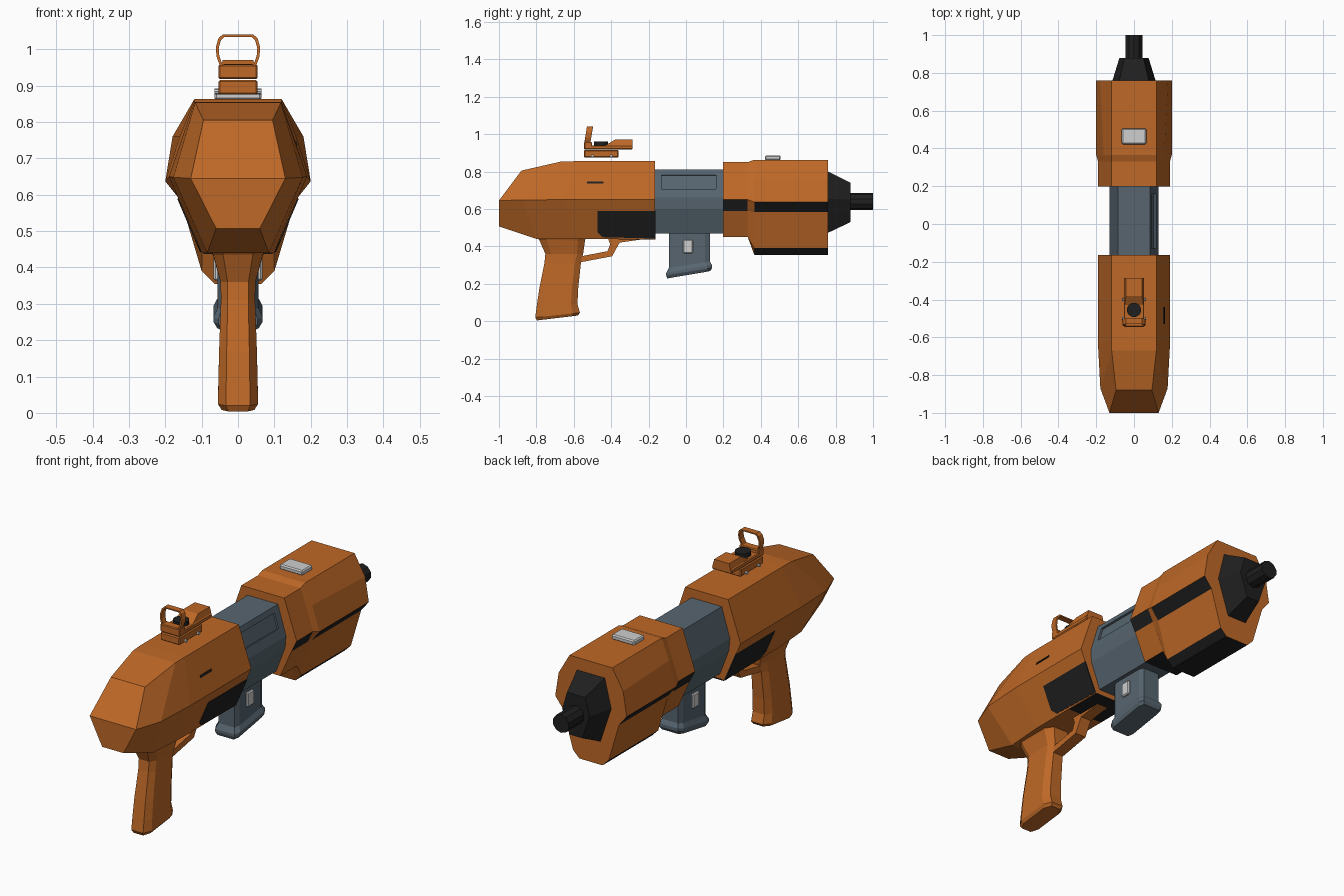
import bpy, bmesh, math
from mathutils import Vector

if "Cube" in bpy.data.objects:
    bpy.data.objects.remove(bpy.data.objects["Cube"])


def material(name, rgb):
    m = bpy.data.materials.new(name)
    m.diffuse_color = (*rgb, 1)
    m.use_nodes = True
    m.node_tree.nodes["Principled BSDF"].inputs["Base Color"].default_value = m.diffuse_color
    return m


ORANGE = material("burnt orange", (0.52, 0.14, 0.02))
BLACK = material("matte black", (0.014, 0.014, 0.014))
GREY = material("steel grey", (0.095, 0.13, 0.16))
WHITE = material("light grey", (0.62, 0.62, 0.62))


def make(name, verts, faces, mats, rule=None):
    me = bpy.data.meshes.new(name)
    me.from_pydata([tuple(v) for v in verts], [], faces)
    for m in mats:
        me.materials.append(m)
    if rule:
        for p, r in zip(me.polygons, rule):
            p.material_index = r
    bm = bmesh.new()
    bm.from_mesh(me)
    bmesh.ops.recalc_face_normals(bm, faces=bm.faces)
    bm.to_mesh(me)
    bm.free()
    ob = bpy.data.objects.new(name, me)
    bpy.context.collection.objects.link(ob)
    return ob


def loft(name, rings, mats, rule=lambda seg, side: 0):
    """Skin half sections (x, y, z) mirrored in x; caps are strips of quads."""
    h = len(rings[0])
    n = 2 * h
    verts, faces, idx = [], [], []
    for r in rings:
        verts += list(r) + [(-x, y, z) for x, y, z in reversed(r)]
    for s in range(len(rings) - 1):
        for k in range(n):
            a, b = s * n + k, s * n + (k + 1) % n
            faces.append((a, b, b + n, a + n))
            idx.append(rule(s, min(k, n - 2 - k) if k < n - 1 else -1))
    for base in (0, (len(rings) - 1) * n):
        for k in range(h - 1):
            faces.append((base + k, base + k + 1, base + n - 2 - k, base + n - 1 - k))
            idx.append(0)
    return make(name, verts, faces, mats, idx)


def at(y, pts):
    return [(x, y, z) for x, z in pts]


def plate(name, pts, mat, t=0.006):
    """Thin polygon straddling a surface."""
    p = [Vector(v) for v in pts]
    nrm = (p[1] - p[0]).cross(p[2] - p[1]).normalized() * t
    n = len(p)
    faces = [tuple(range(n)), tuple(range(n, 2 * n))]
    faces += [(i, (i + 1) % n, (i + 1) % n + n, i + n) for i in range(n)]
    return make(name, [v - nrm * 0.5 for v in p] + [v + nrm * 0.5 for v in p], faces, [mat])


def box(name, x, y, z, mat, bevel=0.0):
    """Box from (min, max) ranges, optionally chamfered."""
    verts = [(a, b, c) for a in x for b in y for c in z]
    faces = [(0, 1, 3, 2), (4, 5, 7, 6), (0, 1, 5, 4), (2, 3, 7, 6), (0, 2, 6, 4), (1, 3, 7, 5)]
    ob = make(name, verts, faces, [mat])
    if bevel:
        b = ob.modifiers.new("chamfer", 'BEVEL')
        b.width = bevel
        b.segments = 1
    return ob


def tube(name, r, depth, loc, sides, mat, rot=(0, 0, 0)):
    bpy.ops.mesh.primitive_cylinder_add(vertices=sides, radius=r, depth=depth, location=loc, rotation=rot)
    ob = bpy.context.object
    ob.name = name
    ob.data.materials.append(mat)
    return ob


# Rear body with slanted butt
loft("rear_body", [
    [(0.095, -0.88, 0.805), (0.13, -1.0, 0.645), (0.06, -1.0, 0.507)],
    [(0.118, -0.67, 0.853), (0.178, -0.87, 0.648), (0.085, -0.8, 0.44)],
    [(0.12, -0.6, 0.855), (0.19, -0.65, 0.65), (0.1, -0.6, 0.44)],
    at(-0.165, [(0.12, 0.855), (0.19, 0.65), (0.1, 0.44)])], [ORANGE])


# Black cheek plates and underside of the rear body
def slope(y, z):
    return (0.1 + (z - 0.44) * 0.4286, y, z)


for side, label in ((1, "right"), (-1, "left")):
    pts = [slope(-0.473, 0.59), slope(-0.473, 0.475), slope(-0.445, 0.45),
           slope(-0.164, 0.443), slope(-0.164, 0.59)]
    plate("cheek_plate_" + label, [(x * side, y, z) for x, y, z in pts], BLACK)
plate("underside_plate", [(-0.095, -0.36, 0.44), (0.095, -0.36, 0.44),
                          (0.095, -0.164, 0.44), (-0.095, -0.164, 0.44)], BLACK)
plate("side_slot", [(0.161, -0.53, 0.735), (0.161, -0.44, 0.735),
                    (0.157, -0.44, 0.746), (0.157, -0.53, 0.746)], BLACK)

# Grey receiver with a recessed port on the right side
section = [(0.085, 0.81), (0.13, 0.66), (0.125, 0.6), (0.075, 0.468)]
receiver = loft("receiver", [at(-0.19, section), at(0.23, section)], [GREY])
cutter = box("port_cutter", (-0.01, 0.03), (-0.145, 0.145), (-0.039, 0.039), GREY)
cutter.location = (0.1045, 0.015, 0.745)
cutter.rotation_euler = (0, -math.radians(16.7), 0)
cutter.hide_render = True
mod = receiver.modifiers.new("port", 'BOOLEAN')
mod.operation = 'DIFFERENCE'
mod.object = cutter
bpy.context.view_layer.objects.active = receiver
bpy.ops.object.modifier_apply(modifier="port")
bpy.data.objects.remove(cutter)

# Handguard: narrow collar then wide shell; black ledge stripe and black belly
collar = [(0.12, 0.85), (0.155, 0.75), (0.19, 0.65), (0.16, 0.59), (0.098, 0.45), (0.06, 0.45)]
shell = [(0.12, 0.863), (0.16, 0.76), (0.2, 0.637), (0.157, 0.583), (0.1, 0.39), (0.065, 0.355)]
nose = [(0.12, 0.863), (0.18, 0.76)] + shell[2:]


def guard_colour(seg, side):
    if side == 3 - 1 and seg != 1:
        return 1
    return 1 if side >= 4 and seg != 1 else 0


loft("handguard", [at(0.198, collar), at(0.33, collar), at(0.365, shell), at(0.76, nose)],
     [ORANGE, BLACK], guard_colour)
box("top_plate", (-0.065, 0.065), (0.422, 0.506), (0.86, 0.886), WHITE, 0.006)

# Muzzle cone and barrel
loft("muzzle_cone", [at(0.75, [(0.08, 0.805), (0.117, 0.655), (0.055, 0.468)]),
                     at(0.88, [(0.05, 0.74), (0.077, 0.65), (0.036, 0.53)])], [BLACK])
tube("barrel", 0.046, 0.16, (0, 0.92, 0.64), 10, BLACK, (math.pi / 2, 0, 0))

# Pistol grip: chamfered sections (z back, z front, y back, y front, half width)
grip = []
for zb, zf, yb, yf, w in ((0.47, 0.47, -0.82, -0.53, 0.085), (0.435, 0.43, -0.785, -0.54, 0.068),
                          (0.36, 0.36, -0.752, -0.55, 0.048), (0.31, 0.31, -0.757, -0.562, 0.047),
                          (0.17, 0.17, -0.785, -0.577, 0.052), (0.08, 0.09, -0.798, -0.58, 0.054),
                          (0.02, 0.045, -0.806, -0.567, 0.055), (0.004, 0.03, -0.797, -0.578, 0.045)):
    ring = []
    for x, t in ((0.6, 0.0), (1.0, 0.16), (1.0, 0.84), (0.6, 1.0)):
        ring.append((w * x, yb + (yf - yb) * t, zb + (zf - zb) * t))
    grip.append(ring)
loft("pistol_grip", grip, [ORANGE])

# Trigger guard: a bent bar, as (outer, inner) y-z pairs
bar = [((-0.58, 0.312), (-0.57, 0.345)), ((-0.395, 0.347), (-0.42, 0.374)),
       ((-0.355, 0.42), (-0.405, 0.41)), ((-0.165, 0.447), (-0.42, 0.45))]
loft("trigger_guard", [[(0.03, *o), (0.03, *i)] for o, i in bar], [ORANGE])

# Magazine with flared base: (half width, back y, front y, back z, front z)
mag = [(0.056, -0.092, 0.127, 0.5, 0.5), (0.056, -0.092, 0.127, 0.285, 0.32),
       (0.067, -0.106, 0.139, 0.258, 0.3), (0.067, -0.106, 0.139, 0.245, 0.285),
       (0.057, -0.1, 0.13, 0.228, 0.268)]
rings = []
for w, y0, y1, z0, z1 in mag:
    dz = (z1 - z0) * 0.12
    rings.append([(w * 0.8, y0, z0), (w, y0 + 0.025, z0 + dz),
                  (w, y1 - 0.025, z1 - dz), (w * 0.8, y1, z1)])
loft("magazine", rings, [GREY])
for side, label in ((1, "right"), (-1, "left")):
    xs = sorted((side * 0.05, side * 0.067))
    box("magazine_catch_" + label, xs, (-0.015, 0.037), (0.363, 0.436), WHITE, 0.005)

# Reflex sight
box("sight_base", (-0.054, 0.054), (-0.545, -0.36), (0.875, 0.916), ORANGE, 0.005)
box("sight_deck", (-0.054, 0.054), (-0.545, -0.285), (0.918, 0.94), ORANGE, 0.004)
loft("sight_emitter", [at(-0.43, [(0.05, 0.94), (0.052, 0.925)]),
                       at(-0.38, [(0.042, 0.97), (0.054, 0.925)]),
                       at(-0.285, [(0.042, 0.97), (0.054, 0.925)])], [ORANGE])
tube("sight_dial", 0.038, 0.03, (0, -0.455, 0.945), 16, BLACK)
for side, label in ((1, "right"), (-1, "left")):
    for y in (-0.5, -0.4):
        tube("sight_screw_%s" % label, 0.008, 0.014, (side * 0.057, y, 0.884), 8, WHITE, (0, math.pi / 2, 0))
box("sight_foot", (-0.054, 0.054), (-0.545, -0.502), (0.925, 0.958), ORANGE, 0.004)

# Sight hoop: mirrored outline, hollowed and leaning slightly
half = [(0.043, 1.04), (0.054, 1.03), (0.061, 1.005), (0.059, 0.98), (0.05, 0.955), (0.04, 0.945)]
outline = half + [(-x, z) for x, z in reversed(half)]
n = len(outline)
verts = []
for k in (1.0, 0.87):
    for dy in (0.0, 0.032):
        verts += [(x * k, -0.545 + (z - 0.94) * 0.15 + dy, 0.992 + (z - 0.992) * k) for x, z in outline]
faces = []
for a, b in ((0, 1), (1, 3), (3, 2), (2, 0)):
    for i in range(n):
        j = (i + 1) % n
        faces.append((a * n + i, a * n + j, b * n + j, b * n + i))
make("sight_hoop", verts, faces, [ORANGE])
